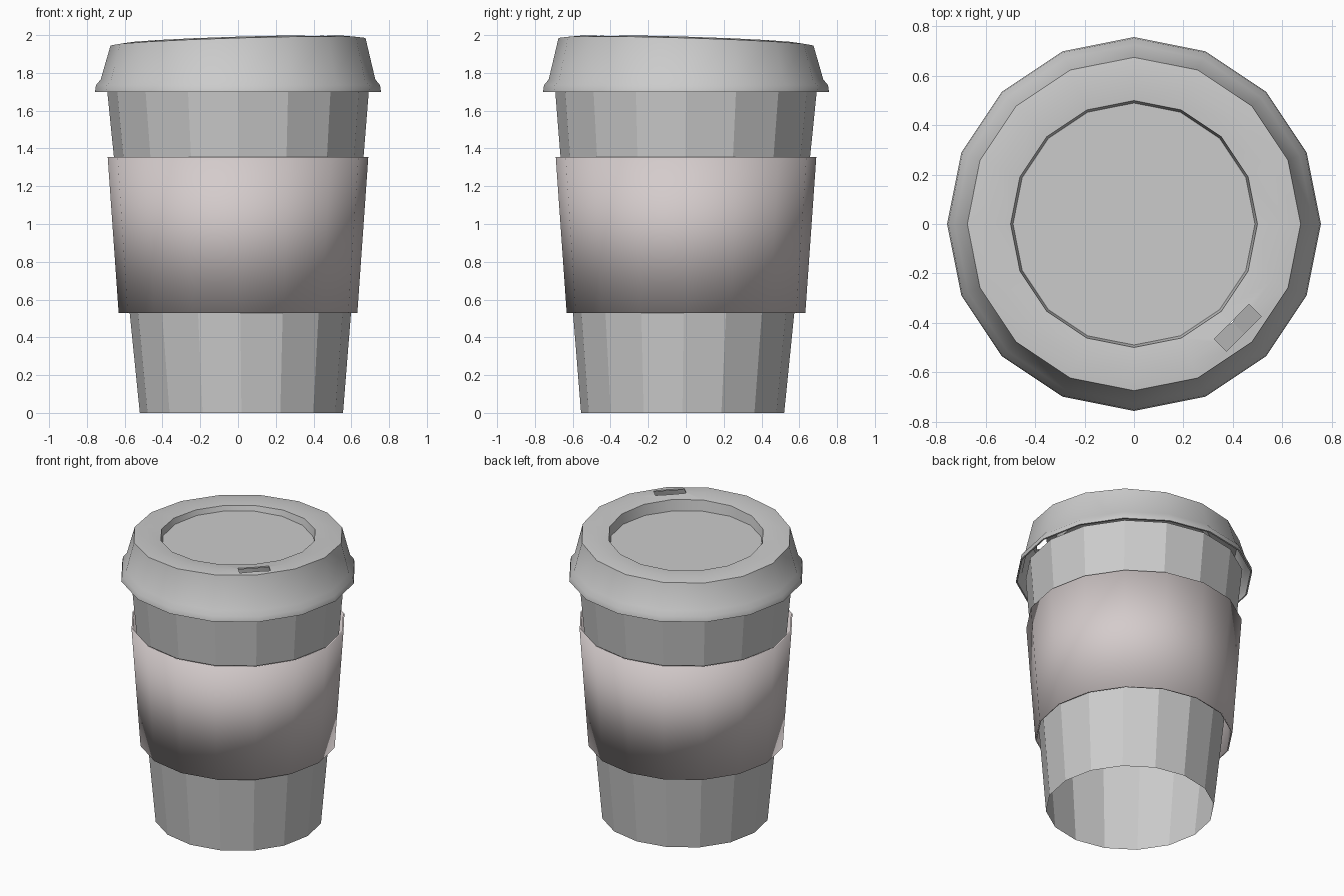
import bpy, bmesh, math

if "Cube" in bpy.data.objects:
    bpy.data.objects.remove(bpy.data.objects["Cube"])

SIDES = 16


def lathe(name, profile, shift=lambda x, y, z, i: (x, y, z), cap=False):
    """Spin (radius, z) points into a 16-sided surface; shift adjusts each ring."""
    bm = bmesh.new()
    rings = []
    for i, (r, z) in enumerate(profile):
        ring = []
        for s in range(SIDES):
            a = 2 * math.pi * s / SIDES
            ring.append(bm.verts.new(shift(r * math.cos(a), r * math.sin(a), z, i)))
        rings.append(ring)
    for lo, hi in zip(rings, rings[1:]):
        for s in range(SIDES):
            t = (s + 1) % SIDES
            bm.faces.new((lo[s], lo[t], hi[t], hi[s]))
    if cap:
        bm.faces.new(rings[-1])
    mesh = bpy.data.meshes.new(name)
    bm.to_mesh(mesh)
    bm.free()
    obj = bpy.data.objects.new(name, mesh)
    bpy.context.collection.objects.link(obj)
    return obj


def solidify(obj, thickness):
    mod = obj.modifiers.new("thickness", 'SOLIDIFY')
    mod.thickness = thickness
    mod.offset = -1


def smooth(obj, angle):
    bpy.ops.object.select_all(action='DESELECT')
    obj.select_set(True)
    bpy.context.view_layer.objects.active = obj
    bpy.ops.object.shade_smooth_by_angle(angle=math.radians(angle))


# Cup: open faceted cone whose base leans slightly to the front right
def lean(x, y, z, i):
    d = 0.018 * (1 - z / 1.72)
    return (x + d, y - d, z)


cup = lathe("cup", [(0.538, 0), (0.694, 1.72)], lean)

# Sleeve: upright band around the cup
sleeve = lathe("sleeve", [(0.632, 0.53), (0.69, 1.355)])
solidify(sleeve, 0.01)
smooth(sleeve, 40)
mat = bpy.data.materials.new("sleeve_card")
mat.diffuse_color = (0.66, 0.60, 0.60, 1)
mat.use_nodes = True
mat.node_tree.nodes["Principled BSDF"].inputs["Base Color"].default_value = mat.diffuse_color
sleeve.data.materials.append(mat)


# Lid: flange, tapered side, rim tilted up to the drinking side, recessed floor
def tilt(x, y, z, i):
    k = 0.042 if i in (3, 4, 5) else 0
    return (x, y, z + k * (x - y) / math.sqrt(2))


lid = lathe("lid", [(0.757, 1.70), (0.752, 1.735), (0.727, 1.765),
                    (0.675, 1.965), (0.60, 1.974), (0.50, 1.965),
                    (0.49, 1.91)], tilt, cap=True)
solidify(lid, 0.01)

# Sip slot cut through the rim at the front right
bpy.ops.mesh.primitive_cube_add(size=1, location=(0.42, -0.42, 2.0),
                                rotation=(0, 0, math.radians(45)))
cutter = bpy.context.object
cutter.name = "slot_cutter"
cutter.scale = (0.2, 0.07, 0.16)
cutter.hide_render = True
cutter.hide_viewport = False
cutter.display_type = 'WIRE'
cut = lid.modifiers.new("slot", 'BOOLEAN')
cut.operation = 'DIFFERENCE'
cut.solver = 'EXACT'
cut.object = cutter

# Bake the lid so the cutter can go
bpy.context.view_layer.update()
dg = bpy.context.evaluated_depsgraph_get()
baked = bpy.data.meshes.new_from_object(lid.evaluated_get(dg))
lid.modifiers.clear()
lid.data = baked
bpy.data.objects.remove(cutter)
smooth(lid, 50)
